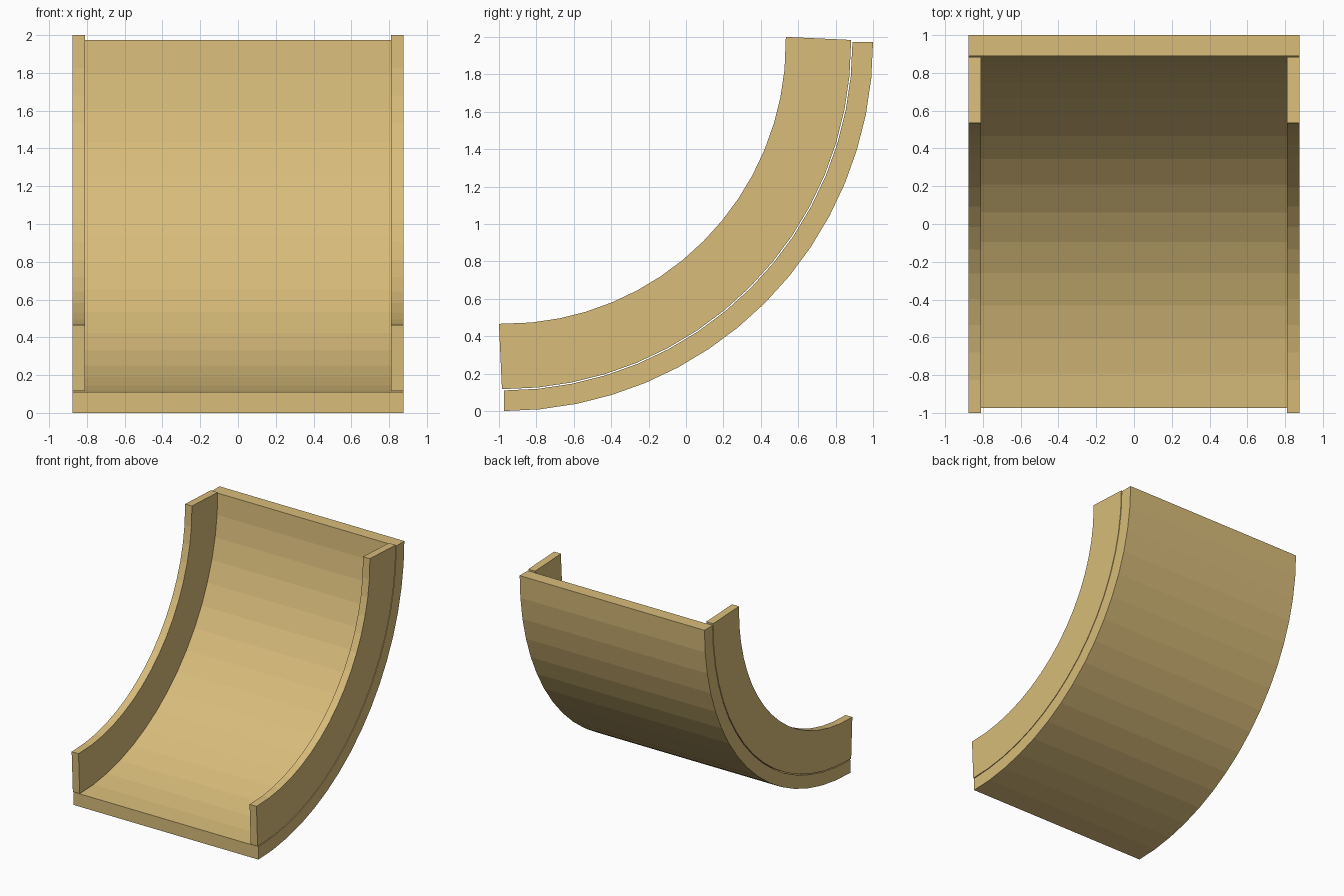
import bpy
import bmesh
from math import sin, cos, radians

cube = bpy.data.objects.get("Cube")
if cube:
    bpy.data.objects.remove(cube, do_unlink=True)

CENTRE_Y, CENTRE_Z = -0.973, 1.973
SEGMENTS = 16

tan = bpy.data.materials.new("warm_tan")
tan.use_nodes = True
tan.diffuse_color = (0.687, 0.503, 0.195, 1)
tan.node_tree.nodes["Principled BSDF"].inputs["Base Color"].default_value = tan.diffuse_color


def arc(radius, overhang):
    """Quarter arc in the yz plane, its ends run on by a small angle."""
    angles = [90 * i / SEGMENTS for i in range(SEGMENTS + 1)]
    angles[0] -= overhang
    angles[-1] += overhang
    return [(CENTRE_Y + radius * sin(radians(a)),
             CENTRE_Z - radius * cos(radians(a))) for a in angles]


def curved_slab(name, outer, inner, x0, x1):
    """Solid between two arcs, running from x0 to x1."""
    bm = bmesh.new()
    rings = []
    for (yo, zo), (yi, zi) in zip(outer, inner):
        corners = [(x0, yo, zo), (x1, yo, zo), (x1, yi, zi), (x0, yi, zi)]
        rings.append([bm.verts.new(c) for c in corners])
    for a, b in zip(rings, rings[1:]):
        for k in range(4):
            n = (k + 1) % 4
            bm.faces.new((a[k], a[n], b[n], b[k]))
    bm.faces.new(rings[0])
    bm.faces.new(rings[-1])
    bmesh.ops.recalc_face_normals(bm, faces=bm.faces)
    mesh = bpy.data.meshes.new(name)
    bm.to_mesh(mesh)
    bm.free()
    mesh.materials.append(tan)
    obj = bpy.data.objects.new(name, mesh)
    bpy.context.collection.objects.link(obj)


# Curved floor
curved_slab("curved_floor", arc(1.973, 0), arc(1.863, 0), -0.875, 0.875)

# Side walls, with slightly slanted ends, just clear of the floor
wall_outer, wall_inner = arc(1.856, 0.34), arc(1.507, 1.03)
curved_slab("left_wall", wall_outer, wall_inner, 0.81, 0.875)
curved_slab("right_wall", wall_outer, wall_inner, -0.875, -0.81)
